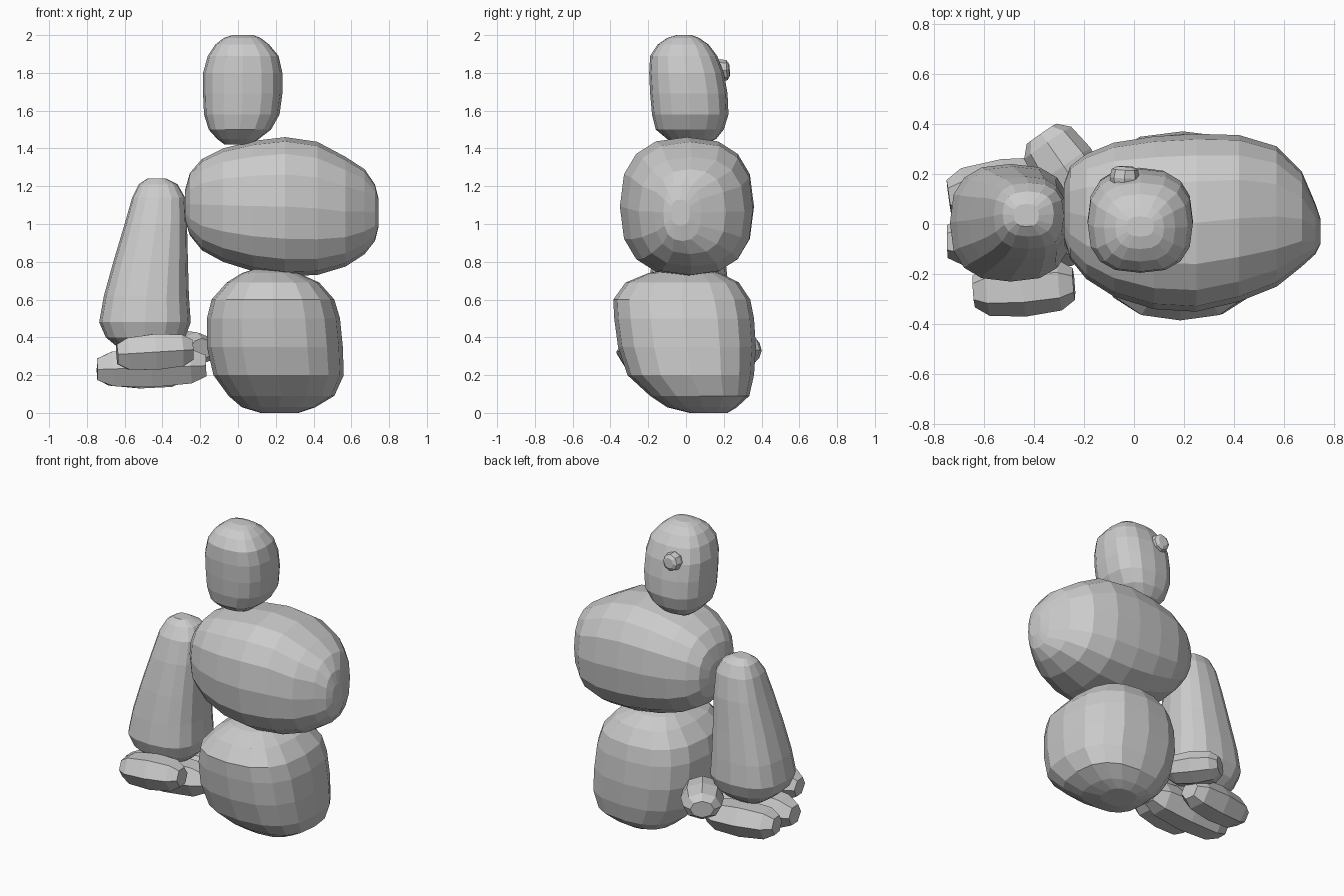
import bpy, bmesh, math
from mathutils import Vector

if "Cube" in bpy.data.objects:
    bpy.data.objects.remove(bpy.data.objects["Cube"])

grey = bpy.data.materials.new("stone grey")
grey.diffuse_color = (0.6, 0.6, 0.6, 1)
grey.use_nodes = True
grey.node_tree.nodes["Principled BSDF"].inputs["Base Color"].default_value = grey.diffuse_color


def skin(name, rings):
    """Join closed rings of points into a capped faceted body."""
    bm = bmesh.new()
    loops = [[bm.verts.new(p) for p in ring] for ring in rings]
    n = len(loops[0])
    for a, b in zip(loops, loops[1:]):
        for i in range(n):
            j = (i + 1) % n
            bm.faces.new((a[i], a[j], b[j], b[i]))
    bm.faces.new(loops[0][::-1])
    bm.faces.new(loops[-1])
    bmesh.ops.recalc_face_normals(bm, faces=bm.faces)
    me = bpy.data.meshes.new(name)
    bm.to_mesh(me)
    bm.free()
    me.materials.append(grey)
    ob = bpy.data.objects.new(name, me)
    bpy.context.collection.objects.link(ob)
    return ob


def outline(u0, u1, v0, v1, sides, power):
    """Rounded-square section filling the given bounds."""
    pts = []
    for i in range(sides):
        t = 2 * math.pi * i / sides
        c, s = math.cos(t), math.sin(t)
        c = math.copysign(abs(c) ** (2 / power), c)
        s = math.copysign(abs(s) ** (2 / power), s)
        pts.append(((u0 + u1) / 2 + c * (u1 - u0) / 2,
                    (v0 + v1) / 2 + s * (v1 - v0) / 2))
    return pts


def boulder(name, sections, axis="z", power=2.6):
    """Sections are (position, low, high, low, high) along z or x."""
    rings = []
    for t, *b in sections:
        pts = outline(*b, 16, power)
        rings.append([(u, v, t) if axis == "z" else (t, u, v) for u, v in pts])
    return skin(name, rings)


def pebble(name, start, end, width, height, sides=6):
    """Chunky stone with tapered ends between two points."""
    a, b = Vector(start), Vector(end)
    d = (b - a).normalized()
    side = Vector((0, 0, 1)).cross(d).normalized()
    up = d.cross(side)
    rings = []
    for t, s in ((0, .55), (.14, .88), (.5, 1), (.86, .88), (1, .55)):
        c = a.lerp(b, t)
        rings.append([c + side * u * s + up * v * s for u, v in
                      outline(-width, width, -height, height, sides, 2)])
    return skin(name, rings)


# lower body: x bounds, then y bounds, rising in z
boulder("lower_body", [
    (0.00, .12, .32, .02, .22), (.03, .02, .41, -.10, .27),
    (.09, -.05, .51, -.19, .335), (.20, -.13, .56, -.31, .36),
    (.35, -.165, .555, -.36, .37), (.50, -.165, .54, -.38, .36),
    (.60, -.14, .51, -.385, .34), (.69, -.06, .43, -.32, .28),
    (.74, .02, .32, -.20, .18), (.76, .08, .24, -.10, .10)])

# torso: y bounds, then z bounds, running along x
boulder("torso", [
    (-.28, -.06, .16, 1.02, 1.18), (-.255, -.14, .23, .94, 1.27),
    (-.19, -.22, .28, .86, 1.345), (-.08, -.29, .325, .80, 1.40),
    (.08, -.34, .35, .75, 1.44), (.25, -.35, .36, .725, 1.46),
    (.42, -.31, .355, .73, 1.435), (.57, -.25, .31, .775, 1.355),
    (.67, -.17, .21, .84, 1.29), (.725, -.12, .08, .91, 1.21),
    (.745, -.08, .02, .99, 1.13)], axis="x", power=2.5)

# head leaning slightly forward
boulder("head", [
    (1.42, -.07, .07, -.04, .10), (1.45, -.11, .11, -.10, .16),
    (1.50, -.155, .175, -.16, .20), (1.58, -.18, .22, -.18, .225),
    (1.69, -.185, .235, -.19, .22), (1.80, -.185, .235, -.195, .20),
    (1.89, -.16, .215, -.19, .165), (1.95, -.12, .165, -.15, .12),
    (1.985, -.075, .12, -.10, .07), (2.0, -.03, .08, -.05, .03)])

# small knob on the back of the head
pebble("head_knob", (-.04, .14, 1.81), (-.035, .23, 1.815), .06, .06, 8)

# arm widening toward the wrist
boulder("arm", [
    (.31, -.58, -.38, -.08, .10), (.35, -.64, -.33, -.14, .16),
    (.40, -.70, -.28, -.20, .21), (.48, -.735, -.25, -.23, .24),
    (.62, -.71, -.26, -.21, .23), (.80, -.66, -.265, -.18, .21),
    (1.0, -.60, -.27, -.14, .19), (1.14, -.56, -.28, -.10, .165),
    (1.21, -.525, -.32, -.05, .13), (1.24, -.48, -.38, -.01, .08)])

# hand stones: three fingers and a thumb
pebble("front_finger", (-.64, -.27, .31), (-.24, -.24, .335), .115, .11)
pebble("middle_finger", (-.745, -.07, .23), (-.17, -.06, .25), .12, .12)
pebble("back_finger", (-.74, .11, .23), (-.29, .17, .22), .12, .11)
pebble("thumb", (-.19, .10, .34), (-.37, .36, .33), .13, .10, 8)
